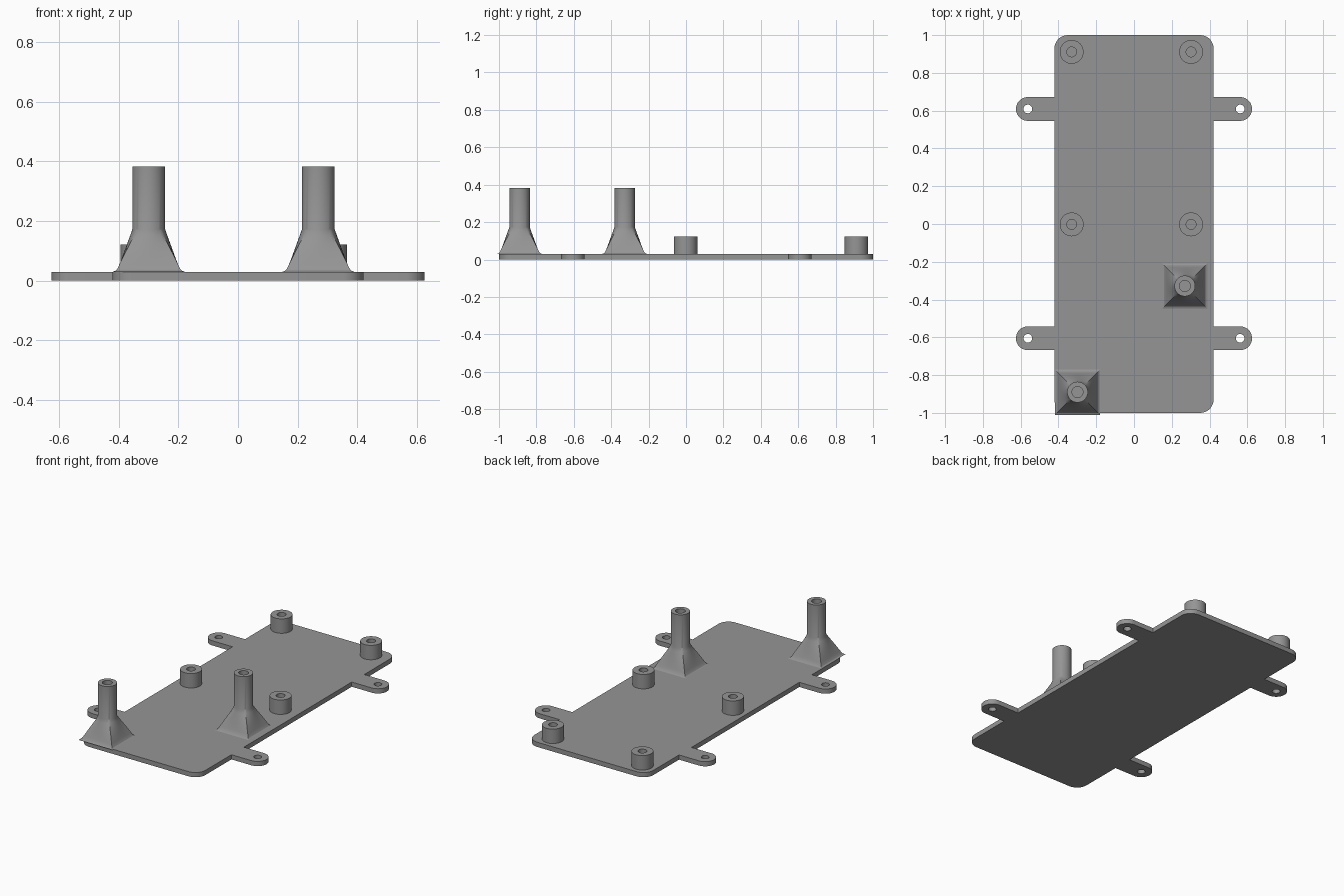
import bpy, bmesh
from math import cos, sin, pi

if "Cube" in bpy.data.objects:
    bpy.data.objects.remove(bpy.data.objects["Cube"])

PLATE_TOP = 0.03
grey = bpy.data.materials.new("plain grey")
grey.diffuse_color = (0.3, 0.3, 0.3, 1)
grey.use_nodes = True
grey.node_tree.nodes["Principled BSDF"].inputs["Base Color"].default_value = grey.diffuse_color


def finish(name, bm):
    bmesh.ops.recalc_face_normals(bm, faces=bm.faces)
    mesh = bpy.data.meshes.new(name)
    bm.to_mesh(mesh)
    bm.free()
    mesh.materials.append(grey)
    obj = bpy.data.objects.new(name, mesh)
    bpy.context.collection.objects.link(obj)
    bpy.ops.object.select_all(action='DESELECT')
    obj.select_set(True)
    bpy.context.view_layer.objects.active = obj
    bpy.ops.object.shade_smooth_by_angle(angle=pi / 6)
    return obj


def arc(cx, cy, r, a0, a1, n):
    return [(cx + r * cos(a0 + (a1 - a0) * i / n),
             cy + r * sin(a0 + (a1 - a0) * i / n)) for i in range(n + 1)]


# Base plate with four drilled, round-ended mounting tabs
HALF_X, CORNER, TAB_R, TAB_X = 0.421, 0.07, 0.063, 0.562
TAB_YS = (-0.605, 0.609)
right = arc(HALF_X - CORNER, -1 + CORNER, CORNER, -pi / 2, 0, 8)
for y in TAB_YS:
    right += [(HALF_X, y - TAB_R)] + arc(TAB_X, y, TAB_R, -pi / 2, pi / 2, 20) + [(HALF_X, y + TAB_R)]
right += arc(HALF_X - CORNER, 1 - CORNER, CORNER, 0, pi / 2, 8)
loops = [right + [(-x, y) for x, y in reversed(right)]]
loops += [arc(s * TAB_X, y, 0.023, 0, 2 * pi, 24)[:-1] for s in (-1, 1) for y in TAB_YS]

bm = bmesh.new()
edges = []
for loop in loops:
    vs = [bm.verts.new((x, y, 0)) for x, y in loop]
    edges += [bm.edges.new((vs[i - 1], vs[i])) for i in range(len(vs))]
bmesh.ops.triangle_fill(bm, use_beauty=True, use_dissolve=False, edges=edges)
top = bmesh.ops.extrude_face_region(bm, geom=bm.faces[:])
bmesh.ops.translate(bm, vec=(0, 0, PLATE_TOP),
                    verts=[g for g in top["geom"] if isinstance(g, bmesh.types.BMVert)])
finish("base_plate", bm)


# Hollow post lofted through rings of (half width, height, squareness)
def post(name, x, y, rings, n=48):
    bm = bmesh.new()
    prev = None
    for h, z, square in rings:
        ring = []
        for i in range(n):
            c, s = cos(2 * pi * i / n), sin(2 * pi * i / n)
            r = h * (1 - square + square / max(abs(c), abs(s)))
            ring.append(bm.verts.new((x + r * c, y + r * s, z)))
        if prev:
            for i in range(n):
                bm.faces.new((prev[i - 1], prev[i], ring[i], ring[i - 1]))
        prev = ring
    finish(name, bm)


# Short round standoffs
for x in (-0.33, 0.302):
    for y in (-0.002, 0.911):
        side = ("left" if x < 0 else "right") + ("_back" if y > 0.5 else "_middle")
        post("standoff_" + side, x, y,
             [(0.063, PLATE_TOP, 0), (0.063, 0.122, 0), (0.026, 0.122, 0), (0.026, PLATE_TOP, 0)])

# Tall posts whose square foot flares into the plate
FLARE = [(0.120, 0.030, 1), (0.110, 0.034, 1), (0.104, 0.042, 1), (0.099, 0.053, 1),
         (0.092, 0.070, 0.95), (0.083, 0.095, 0.8), (0.072, 0.125, 0.55),
         (0.062, 0.152, 0.25), (0.055, 0.172, 0)]
BORE = [(0.055, 0.383, 0), (0.029, 0.383, 0), (0.029, PLATE_TOP, 0)]
post("tall_post_front", -0.299, -0.89, FLARE + BORE)
post("tall_post_middle", 0.269, -0.328, FLARE + BORE)
